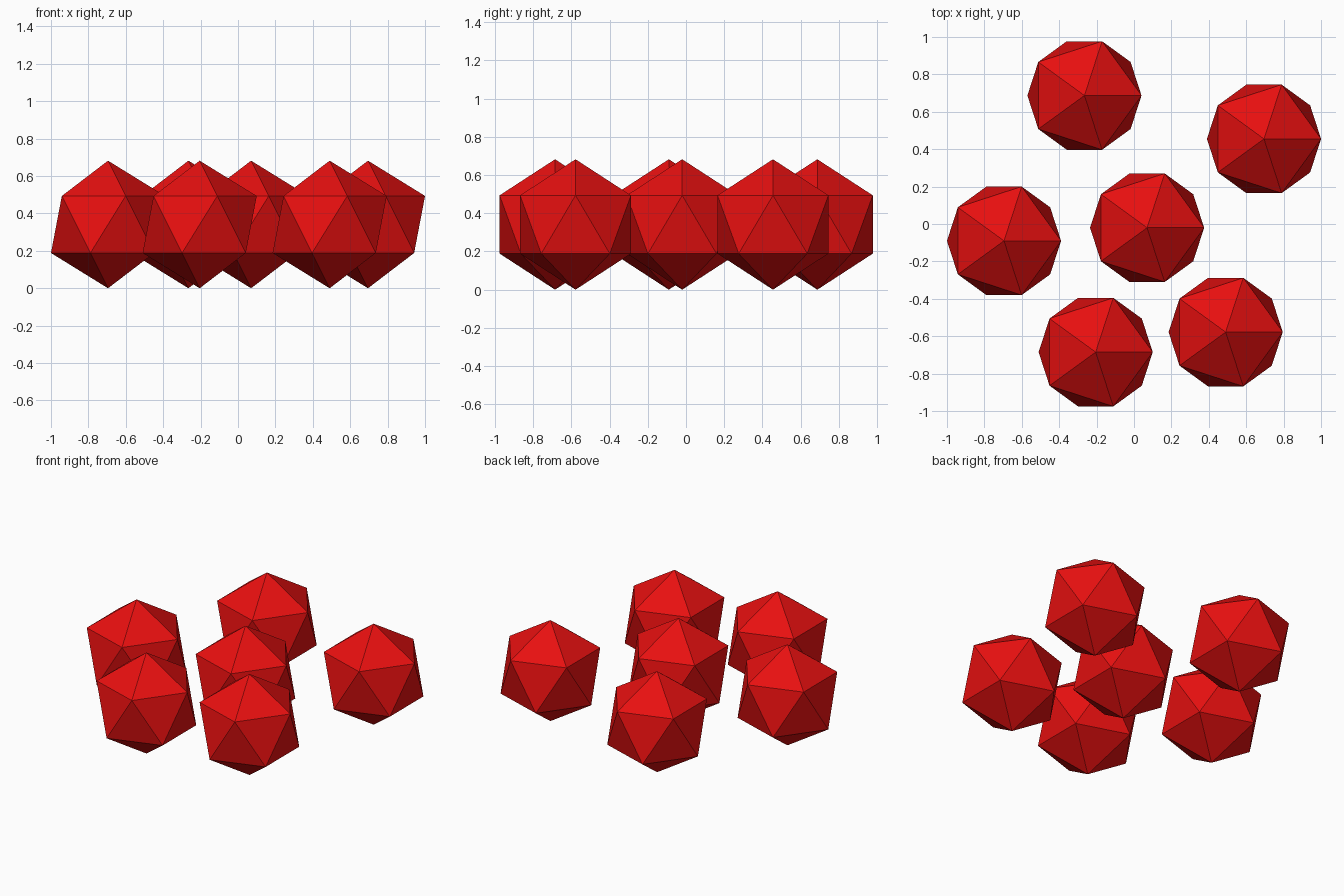
import bpy

if "Cube" in bpy.data.objects:
    bpy.data.objects.remove(bpy.data.objects["Cube"])

R = 0.341  # circumradius of each twenty-sided ball

# Shared red material
red = bpy.data.materials.new("red")
red.diffuse_color = (0.8, 0.005, 0.005, 1)
red.use_nodes = True
red.node_tree.nodes["Principled BSDF"].inputs["Base Color"].default_value = red.diffuse_color

# Ball centres in plan
centres = [
    (-0.265, 0.687), (0.695, 0.455), (-0.695, -0.09),
    (0.07, -0.02), (-0.205, -0.685), (0.49, -0.578),
]

# Flat-faced icosahedra resting on a lower vertex
for i, (x, y) in enumerate(centres, 1):
    bpy.ops.mesh.primitive_ico_sphere_add(subdivisions=1, radius=R, location=(x, y, R))
    ball = bpy.context.object
    ball.name = f"berry_{i}"
    ball.data.materials.append(red)
    bpy.ops.object.shade_flat()
